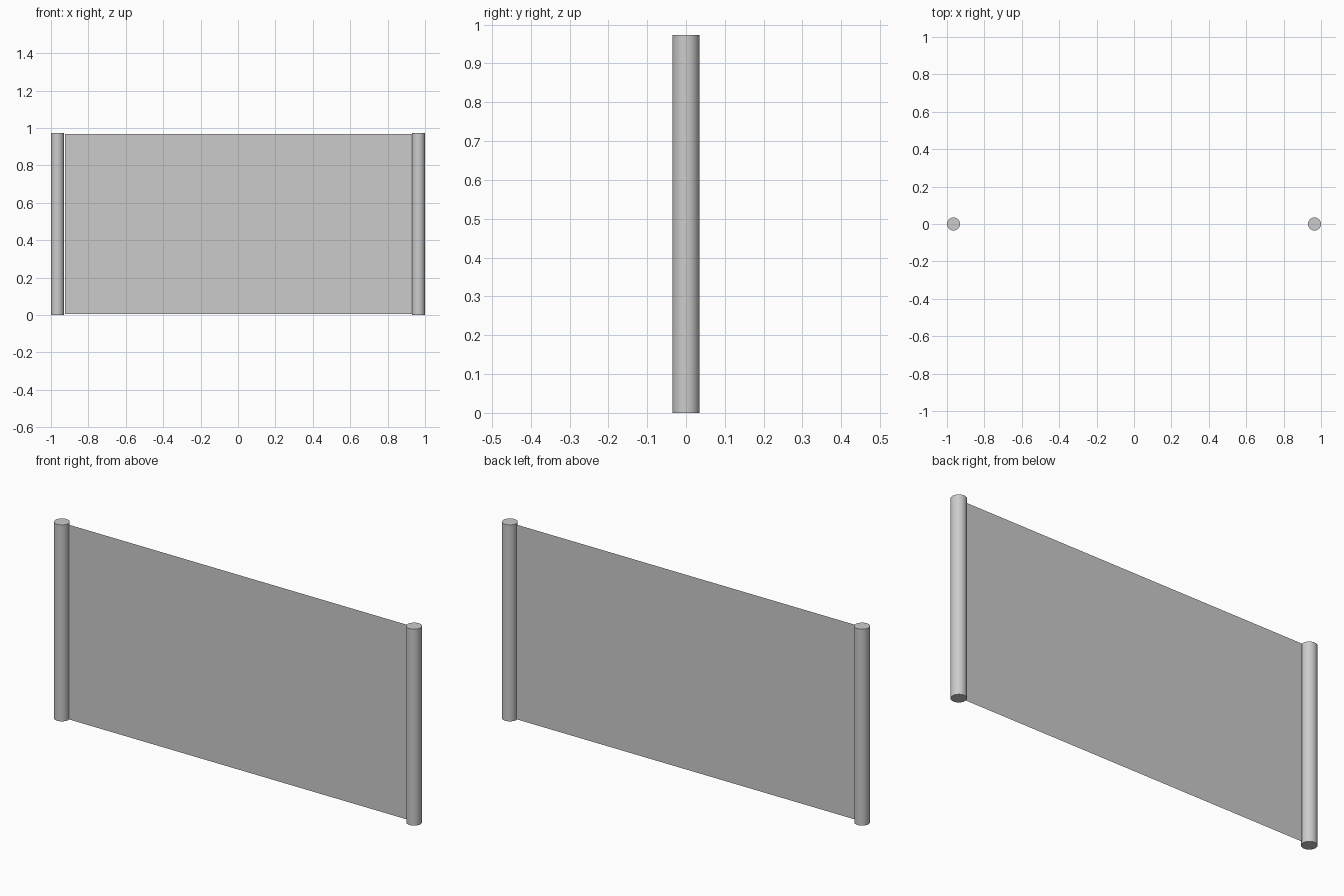
import bpy, math

if "Cube" in bpy.data.objects:
    bpy.data.objects.remove(bpy.data.objects["Cube"])

R, H = 0.035, 0.973


def post(name, x):
    bpy.ops.mesh.primitive_cylinder_add(vertices=32, radius=R, depth=H,
                                        location=(x, 0, H / 2))
    bpy.context.object.name = name
    bpy.ops.object.shade_smooth_by_angle(angle=math.radians(40))


# round end posts
post("left_post", -1 + R)
post("right_post", 1 - R)

# thin sheet stretched between the posts
x0, x1, z0, z1 = -0.925, 0.935, 0.004, 0.968
mesh = bpy.data.meshes.new("panel")
mesh.from_pydata([(x0, 0, z0), (x1, 0, z0), (x1, 0, z1), (x0, 0, z1)],
                 [], [(0, 1, 2, 3)])
panel = bpy.data.objects.new("panel", mesh)
bpy.context.collection.objects.link(panel)
